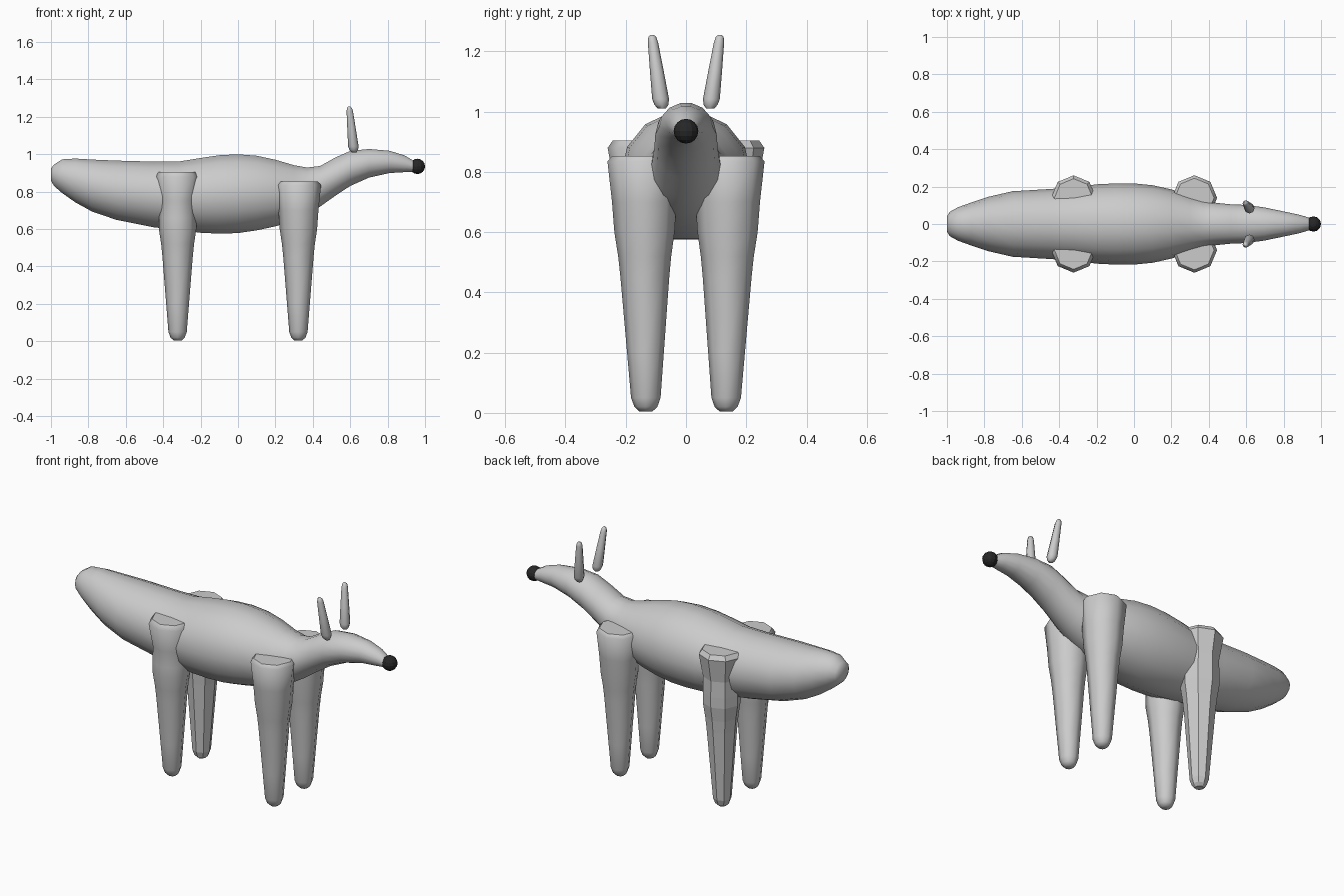
import bpy, bmesh, math
from mathutils import Vector

if "Cube" in bpy.data.objects:
    bpy.data.objects.remove(bpy.data.objects["Cube"])


def loft(name, rings, axis, sides, smooth=True):
    """Skin elliptical rings (centre, radius_a, radius_b) lying across x or z."""
    bm = bmesh.new()
    loops = []
    for c, ra, rb in rings:
        loop = []
        for i in range(sides):
            t = 2 * math.pi * i / sides
            a, b = ra * math.cos(t), rb * math.sin(t)
            off = Vector((0, a, b)) if axis == 'x' else Vector((a, b, 0))
            loop.append(bm.verts.new(Vector(c) + off))
        loops.append(loop)
    for p, q in zip(loops, loops[1:]):
        for i in range(sides):
            j = (i + 1) % sides
            bm.faces.new((p[i], p[j], q[j], q[i]))
    bm.faces.new(loops[0])
    bm.faces.new(loops[-1])
    bmesh.ops.recalc_face_normals(bm, faces=bm.faces)
    mesh = bpy.data.meshes.new(name)
    bm.to_mesh(mesh)
    bm.free()
    ob = bpy.data.objects.new(name, mesh)
    bpy.context.collection.objects.link(ob)
    if smooth:
        for o in bpy.context.selected_objects:
            o.select_set(False)
        ob.select_set(True)
        bpy.context.view_layer.objects.active = ob
        bpy.ops.object.shade_smooth_by_angle(angle=math.radians(50))
    return ob


# Body, neck and head: x, top z, bottom z, half width
body = [
    (-1.0, .925, .86, .04), (-.985, .945, .83, .065), (-.94, .975, .79, .09),
    (-.87, .98, .74, .115), (-.78, .975, .69, .145), (-.65, .97, .645, .175),
    (-.45, .965, .605, .187), (-.32, .965, .59, .197), (-.2, .985, .575, .212),
    (-.1, 1.0, .57, .217), (0, 1.005, .573, .217), (.1, .997, .588, .207),
    (.2, .975, .61, .185), (.3, .945, .64, .15), (.37, .932, .675, .128),
    (.44, .94, .718, .113), (.52, .985, .775, .105), (.6, 1.02, .828, .102),
    (.7, 1.03, .873, .088), (.81, 1.02, .898, .065), (.89, .995, .903, .048),
    (.94, .965, .906, .032)]
loft("body", [((x, 0, (t + b) / 2), w, (t - b) / 2) for x, t, b, w in body], 'x', 14)

# Legs: height, radius
foot = [(.005, .022), (.02, .038), (.05, .049), (.2, .061), (.45, .081)]
front = foot + [(.52, .088), (.6, .1), (.7, .107), (.835, .121), (.853, .105)]
back = foot + [(.52, .088), (.6, .1), (.66, .1), (.75, .098), (.88, .12), (.905, .102)]
for side, label in ((-1, "right"), (1, "left")):
    for x, prof, part in ((.323, front, "front_leg"), (-.323, back, "back_leg")):
        rings = [((x, side * (.133 + .008 * z), z), r, r) for z, r in prof]
        loft(f"{part}_{label}", rings, 'z', 8,
             smooth=not (side == 1 and part == "back_leg"))

    # Ears lean outward and slightly back
    base, tip = Vector((.62, side * .08, 1.01)), Vector((.595, side * .113, 1.255))
    ear = [(0, .013), (.05, .023), (.13, .028), (.5, .023), (.9, .017), (.97, .013), (1, .006)]
    loft(f"ear_{label}", [(base.lerp(tip, t), r, r) for t, r in ear], 'z', 8)

# Nose
bpy.ops.mesh.primitive_uv_sphere_add(segments=12, ring_count=8, radius=.041,
                                     location=(.959, 0, .935))
nose = bpy.context.object
nose.name = "nose"
mat = bpy.data.materials.new("dark")
mat.diffuse_color = (.02, .02, .02, 1)
mat.use_nodes = True
mat.node_tree.nodes["Principled BSDF"].inputs["Base Color"].default_value = mat.diffuse_color
nose.data.materials.append(mat)
